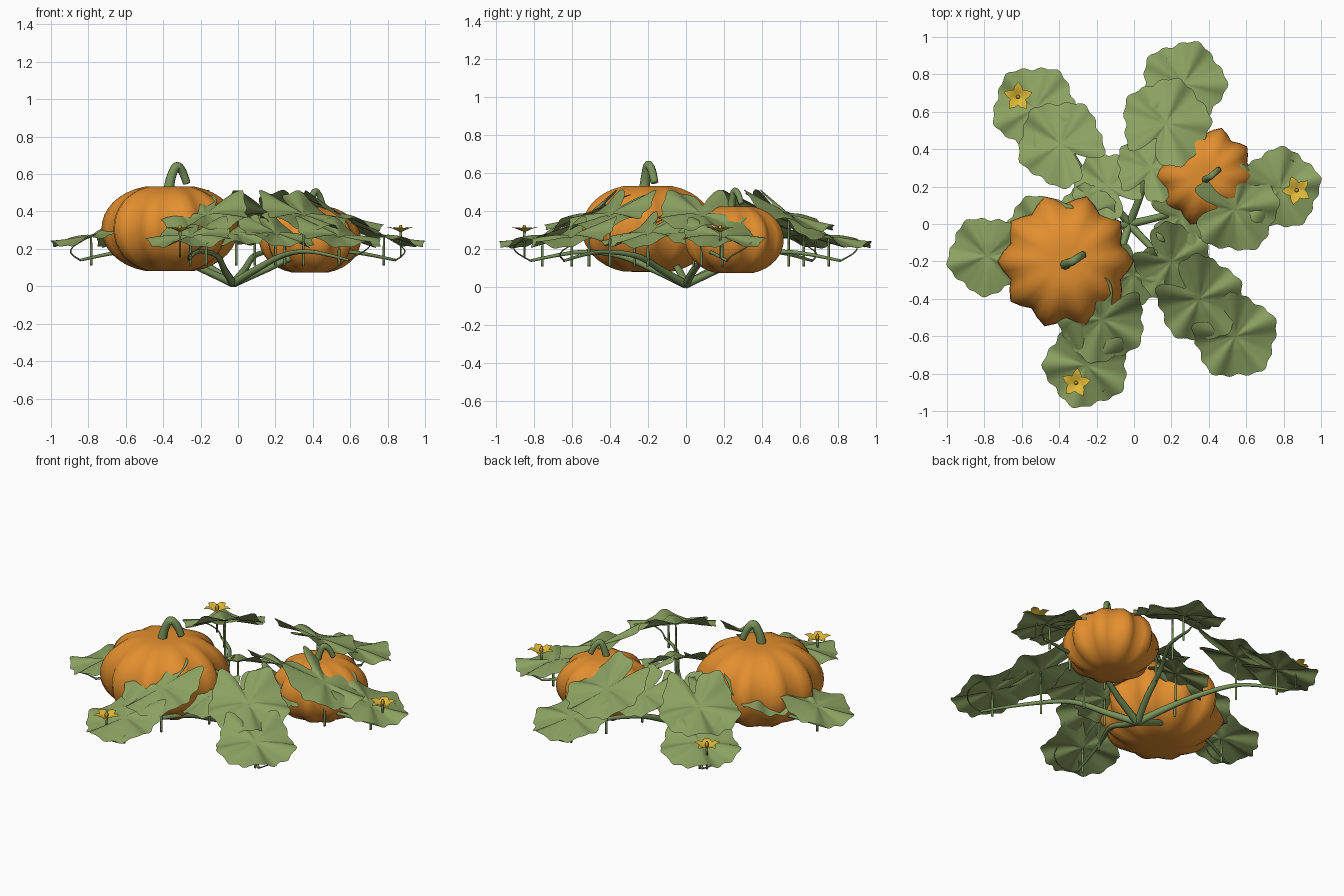
import bpy, bmesh, math, random
from mathutils import Vector

if "Cube" in bpy.data.objects:
    bpy.data.objects.remove(bpy.data.objects["Cube"])

random.seed(4)

def material(name, rgb):
    m = bpy.data.materials.new(name)
    m.diffuse_color = (*rgb, 1)
    m.use_nodes = True
    m.node_tree.nodes["Principled BSDF"].inputs["Base Color"].default_value = m.diffuse_color
    return m

ORANGE = material("pumpkin orange", (0.77, 0.275, 0.028))
LEAF = material("leaf green", (0.26, 0.36, 0.12))
VINE = material("vine green", (0.19, 0.29, 0.1))
YELLOW = material("petal yellow", (0.76, 0.5, 0.04))
CORE = material("stamen gold", (0.58, 0.35, 0.03))

def finish(bm, name, mat, smooth=True):
    mesh = bpy.data.meshes.new(name)
    bm.normal_update()
    bm.to_mesh(mesh)
    bm.free()
    mesh.materials.append(mat)
    for p in mesh.polygons:
        p.use_smooth = smooth
    ob = bpy.data.objects.new(name, mesh)
    bpy.context.collection.objects.link(ob)
    return ob

def tube(name, pts, radii, mat, sides=8, steps=6):
    """Tapered tube along a smooth path through pts."""
    pts = [Vector(p) for p in pts]
    path = []
    n = len(pts)
    for i in range(n - 1):
        p0, p1, p2, p3 = pts[max(i - 1, 0)], pts[i], pts[i + 1], pts[min(i + 2, n - 1)]
        for k in range(steps + (i == n - 2)):
            t = k / steps
            p = 0.5 * (2 * p1 + (p2 - p0) * t + (2 * p0 - 5 * p1 + 4 * p2 - p3) * t ** 2
                       + (3 * p1 - p0 - 3 * p2 + p3) * t ** 3)
            path.append((p, radii[i] * (1 - t) + radii[i + 1] * t))
    bm = bmesh.new()
    rings = []
    side = None
    for i, (p, r) in enumerate(path):
        d = (path[min(i + 1, len(path) - 1)][0] - path[max(i - 1, 0)][0]).normalized()
        if side is None:
            side = d.orthogonal()
        side = (side - d * side.dot(d)).normalized()
        up = d.cross(side)
        rings.append([bm.verts.new(p + r * (side * math.cos(a) + up * math.sin(a)))
                      for a in (2 * math.pi * k / sides for k in range(sides))])
    for a, b in zip(rings, rings[1:]):
        for k in range(sides):
            j = (k + 1) % sides
            bm.faces.new((a[k], a[j], b[j], b[k]))
    bm.faces.new(rings[0][::-1])
    bm.faces.new(rings[-1])
    return finish(bm, name, mat)

def pumpkin(name, x, y, radius, z0, z1, ribs=10):
    """Ribbed body with shallow dented poles, plus a bent stem."""
    bm = bmesh.new()
    seg, rows = ribs * 4, 20
    mid, half = (z0 + z1) / 2, (z1 - z0) / 2
    rings = []
    for i in range(1, rows):
        t = math.pi * i / rows
        s, c = math.sin(t), math.cos(t)
        dent = 0.1 * max(0, 1 - s / 0.4) ** 2
        ring = []
        for k in range(seg):
            a = 2 * math.pi * k / seg
            groove = 1 - 0.075 * (1 - math.cos(ribs * a)) * s ** 0.5
            rr = radius * s ** 0.85 * groove
            z = mid + half * c * (1 - dent)
            ring.append(bm.verts.new((x + rr * math.cos(a), y + rr * math.sin(a), z)))
        rings.append(ring)
    for a, b in zip(rings, rings[1:]):
        for k in range(seg):
            j = (k + 1) % seg
            bm.faces.new((a[k], b[k], b[j], a[j]))
    bm.faces.new(rings[0])
    bm.faces.new(rings[-1][::-1])
    finish(bm, name + "_body", ORANGE)
    k = radius / 0.36
    tube(name + "_stem",
         [(x - 0.005, y - 0.02, z1 - 0.04 * k), (x + 0.005, y - 0.012, z1 + 0.03 * k),
          (x + 0.035 * k, y, z1 + 0.095 * k), (x + 0.065 * k, y + 0.02, z1 + 0.07 * k),
          (x + 0.09 * k, y + 0.035, z1 + 0.005)],
         [0.029 * k, 0.025 * k, 0.023 * k, 0.022 * k, 0.02 * k], VINE)

def leaf(name, x, y, z, radius, slope):
    """Lobed, toothed, wavy sheet that droops away from the plant centre."""
    az = math.atan2(y, x)
    seg, rows = 80, 5
    ph = random.uniform(-0.3, 0.3)
    bm = bmesh.new()
    centre = bm.verts.new((x, y, z - 0.01))
    rings = []
    for i in range(1, rows + 1):
        f = i / rows
        ring = []
        for k in range(seg):
            a = 2 * math.pi * k / seg
            edge = 1 + 0.06 * math.cos(5 * a + ph) + 0.03 * math.cos(15 * a + ph)
            edge -= 0.6 * math.exp(-((a - math.pi - ph) / 0.2) ** 2)  # notch at the stalk
            r = radius * f * edge
            lx, ly = r * math.cos(a), r * math.sin(a)
            wave = radius * f * (0.09 * math.cos(5 * a + ph) + 0.03 * math.cos(10 * a))
            h = z - slope * lx + wave + 0.3 * lx * lx - 0.5 * ly * ly + 0.005 * f
            ring.append(bm.verts.new((x + lx * math.cos(az) - ly * math.sin(az),
                                      y + lx * math.sin(az) + ly * math.cos(az), h)))
        rings.append(ring)
    for k in range(seg):
        j = (k + 1) % seg
        bm.faces.new((centre, rings[0][k], rings[0][j]))
        for a, b in zip(rings, rings[1:]):
            bm.faces.new((a[k], b[k], b[j], a[j]))
    finish(bm, name, LEAF)

def flower(name, x, y, z, spin):
    """Five pointed petals around a small stamen."""
    bm = bmesh.new()
    for i in range(5):
        a = spin + 2 * math.pi * i / 5
        def at(r, w, h):
            return bm.verts.new((x + r * math.cos(a) - w * math.sin(a),
                                 y + r * math.sin(a) + w * math.cos(a), z + h))
        rows = [(0.008, 0.006, -0.012), (0.035, 0.026, 0.0), (0.055, 0.02, 0.008)]
        strips = [(at(r, -w, h + 0.003), at(r, 0, h), at(r, w, h + 0.003)) for r, w, h in rows]
        tip = at(0.08, 0, 0.006)
        for p, q in zip(strips, strips[1:]):
            bm.faces.new((p[0], q[0], q[1], p[1]))
            bm.faces.new((p[1], q[1], q[2], p[2]))
        bm.faces.new((strips[-1][0], tip, strips[-1][1]))
        bm.faces.new((strips[-1][1], tip, strips[-1][2]))
    finish(bm, name + "_petals", YELLOW)
    tube(name + "_stamen", [(x, y, z - 0.015), (x, y, z + 0.005), (x, y, z + 0.022)],
         [0.008, 0.011, 0.006], CORE, steps=2)
    tube(name + "_stalk", [(x, y, z - 0.15), (x, y, z - 0.08), (x, y, z - 0.012)],
         [0.005, 0.005, 0.008], VINE, sides=6, steps=2)

pumpkin("large_pumpkin", -0.365, -0.2, 0.365, 0.07, 0.545)
pumpkin("small_pumpkin", 0.385, 0.255, 0.272, 0.065, 0.435)

# Each runner carries three leaves: (x, y, radius) for inner, middle and tip
runners = [
    [(0.25, 0.04, 0.16), (0.54, 0.08, 0.225), (0.78, 0.19, 0.21)],
    [(0.09, 0.3, 0.18), (0.17, 0.54, 0.23), (0.265, 0.75, 0.22)],
    [(-0.14, 0.2, 0.18), (-0.39, 0.43, 0.225), (-0.53, 0.62, 0.22)],
    [(-0.25, 0.06, 0.15), (-0.49, -0.05, 0.2), (-0.785, -0.17, 0.205)],
    [(-0.01, -0.27, 0.17), (-0.17, -0.51, 0.225), (-0.255, -0.755, 0.22)],
    [(0.2, -0.2, 0.2), (0.35, -0.4, 0.225), (0.54, -0.6, 0.22)],
]
heights, slopes = (0.29, 0.39, 0.275), (0.45, 0.45, 0.34)
hub = Vector((-0.025, 0.0, 0.015))

for n, spots in enumerate(runners, 1):
    tip = Vector((spots[2][0], spots[2][1], 0))
    out = tip.normalized()
    side = Vector((-out.y, out.x, 0))
    # Vine runner rising from the hub and trailing outward
    vine = [hub]
    for f, z, sway in ((0.2, 0.085, 0.0), (0.45, 0.165, 0.015), (0.75, 0.185, -0.015), (1.08, 0.14, 0.01)):
        vine.append(hub.lerp(tip, f) + side * sway)
        vine[-1].z = z
    tube(f"vine_{n}", vine, [0.022, 0.019, 0.015, 0.011, 0.007], VINE)
    # Curled tendril climbing from the end of the runner
    end = vine[-1]
    curl = [end + out * (0.065 * math.sin(t)) + side * (0.065 * (1 - math.cos(t)))
            + Vector((0, 0, 0.035 * t)) for t in (0, 0.7, 1.4, 2.1, 2.8, 3.5)]
    tube(f"tendril_{n}", curl, [0.005, 0.004, 0.004, 0.003, 0.003, 0.002], VINE, sides=5, steps=4)
    # Leaves on upright stalks
    for part, (x, y, r), z, s in zip(("inner", "middle", "tip"), spots, heights, slopes):
        if n == 4 and part == "middle":
            z = 0.33
        leaf(f"{part}_leaf_{n}", x, y, z, r, s)
        tube(f"{part}_stalk_{n}", [(x, y, 0.11), (x, y, 0.19), (x, y, z - 0.01)],
             [0.007, 0.007, 0.005], VINE, sides=6, steps=3)

for n, (x, y, spin) in enumerate([(-0.62, 0.68, 0.3), (0.87, 0.18, 0.7), (-0.31, -0.85, 0.2)], 1):
    flower(f"flower_{n}", x, y, 0.305, spin)
